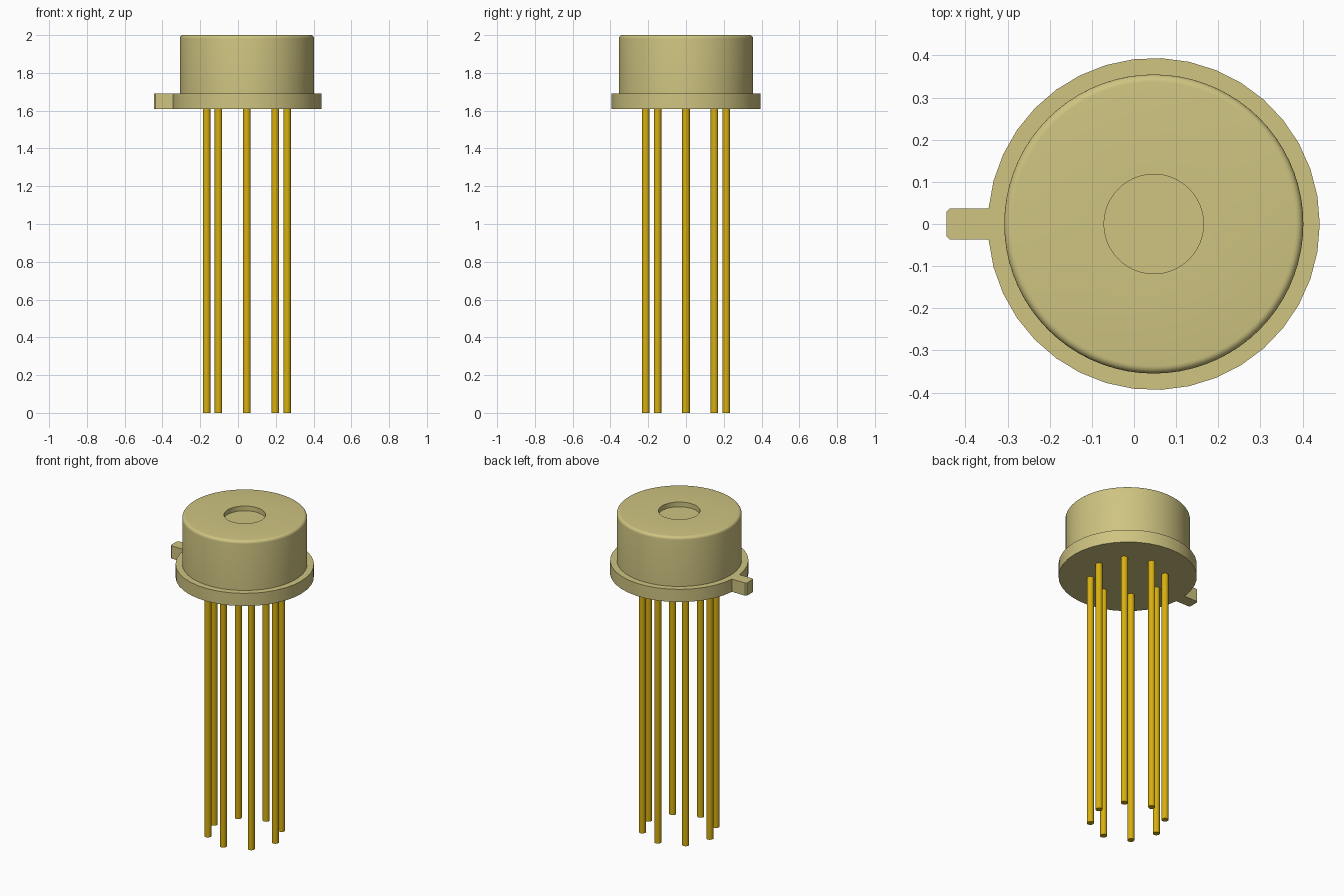
import bpy, bmesh, math

if "Cube" in bpy.data.objects:
    bpy.data.objects.remove(bpy.data.objects["Cube"], do_unlink=True)

CX = 0.047           # axis of the round body
FLANGE_LOW, FLANGE_HIGH, TOP = 1.61, 1.69, 2.0


def material(name, colour):
    mat = bpy.data.materials.new(name)
    mat.use_nodes = True
    mat.diffuse_color = colour
    mat.node_tree.nodes["Principled BSDF"].inputs["Base Color"].default_value = colour
    return mat


def finish(name, bm, mat):
    bmesh.ops.recalc_face_normals(bm, faces=bm.faces)
    mesh = bpy.data.meshes.new(name)
    bm.to_mesh(mesh)
    bm.free()
    mesh.materials.append(mat)
    obj = bpy.data.objects.new(name, mesh)
    bpy.context.collection.objects.link(obj)
    bpy.ops.object.select_all(action='DESELECT')
    obj.select_set(True)
    bpy.context.view_layer.objects.active = obj
    bpy.ops.object.shade_smooth_by_angle(angle=math.radians(30))
    return obj


def lathe(name, profile, steps, mat):
    """Revolve an (r, z) profile about the body axis."""
    bm = bmesh.new()
    verts = [bm.verts.new((CX + r, 0, z)) for r, z in profile]
    edges = [bm.edges.new(pair) for pair in zip(verts, verts[1:])]
    bmesh.ops.spin(bm, geom=verts + edges, cent=(CX, 0, 0), axis=(0, 0, 1),
                   angle=math.tau, steps=steps)
    bmesh.ops.remove_doubles(bm, verts=bm.verts, dist=0.0001)
    return finish(name, bm, mat)


pale_brass = material("pale brass", (0.62, 0.55, 0.22, 1))
gold = material("gold", (0.68, 0.43, 0.005, 1))

# Flange with its locating tab, extruded from one outline
R, HALF, TAB_X, CHAMFER = 0.394, 0.037, -0.445, 0.008
start = math.pi - math.asin(HALF / R)
SEGMENTS = 36
outline = [(CX + R * math.cos(a), R * math.sin(a))
           for a in (start - 2 * start * i / SEGMENTS for i in range(SEGMENTS + 1))]
outline += [(TAB_X + CHAMFER, -HALF), (TAB_X, -HALF + CHAMFER),
            (TAB_X, HALF - CHAMFER), (TAB_X + CHAMFER, HALF)]
bm = bmesh.new()
base = bm.faces.new([bm.verts.new((x, y, FLANGE_LOW)) for x, y in outline])
extruded = bmesh.ops.extrude_face_region(bm, geom=[base], use_keep_orig=True)
bmesh.ops.translate(bm, vec=(0, 0, FLANGE_HIGH - FLANGE_LOW),
                    verts=[v for v in extruded["geom"] if isinstance(v, bmesh.types.BMVert)])
finish("flange", bm, pale_brass)

# Can with a rounded shoulder and a shallow window recess
CAN_R, ROUND, WINDOW_R, DEPTH = 0.355, 0.018, 0.118, 0.03
shoulder = [(CAN_R - ROUND + ROUND * math.cos(a), TOP - ROUND + ROUND * math.sin(a))
            for a in (math.pi / 2 * i / 5 for i in range(6))]
lathe("can", [(CAN_R, FLANGE_HIGH - 0.01)] + shoulder +
      [(WINDOW_R, TOP), (WINDOW_R, TOP - DEPTH), (0, TOP - DEPTH)], 72, pale_brass)

# Ring of eight leads
PIN_RING, PIN_R = 0.213, 0.02
for i in range(8):
    a = math.tau * i / 8
    height = FLANGE_LOW + 0.01
    bm = bmesh.new()
    bmesh.ops.create_cone(bm, cap_ends=True, segments=20, radius1=PIN_R,
                          radius2=PIN_R, depth=height)
    bmesh.ops.translate(bm, verts=bm.verts, vec=(
        CX + PIN_RING * math.cos(a), PIN_RING * math.sin(a), height / 2))
    finish(f"lead_{i + 1}", bm, gold)
